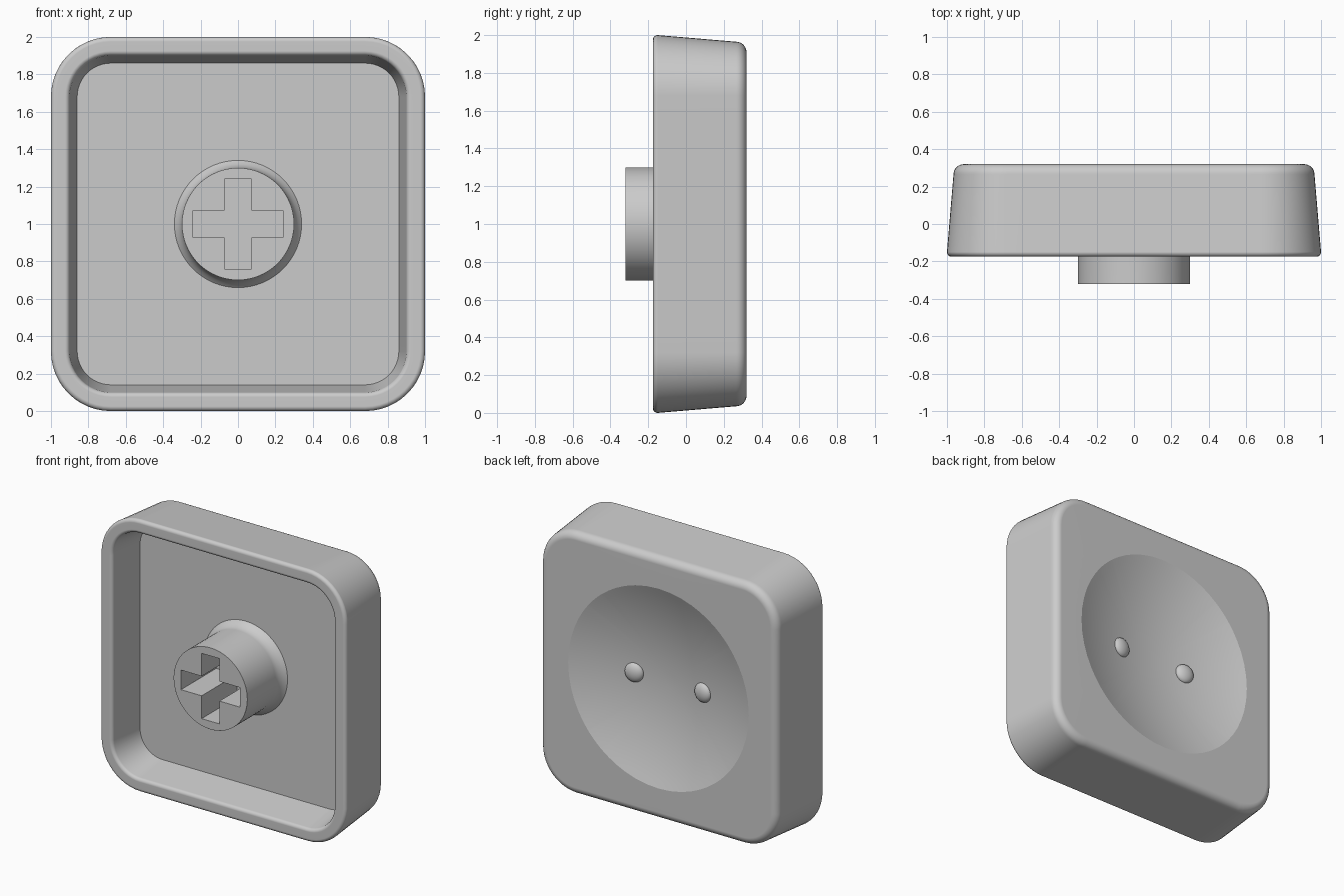
import bpy, bmesh, math
from math import sin, cos, pi, radians

if "Cube" in bpy.data.objects:
    bpy.data.objects.remove(bpy.data.objects["Cube"])

GREY = (0.6, 0.6, 0.6, 1)
mat = bpy.data.materials.new("plain grey")
mat.use_nodes = True
mat.diffuse_color = GREY
mat.node_tree.nodes["Principled BSDF"].inputs["Base Color"].default_value = GREY

MID = 1.0        # height of the centre axis
FLOOR = 0.09     # depth of the cavity floor
BACK = 0.32
DISH_R, DISH_D = 0.735, 0.14


def arc(cx, cy, r, start, end, n=8):
    angles = [radians(start + (end - start) * i / n) for i in range(n + 1)]
    return [(cx + r * cos(a), cy + r * sin(a)) for a in angles]


def loft(bm, rings, start=None, end=None):
    """Join rings of points with quads, closing either end on a point."""
    loops = [[bm.verts.new(p) for p in ring] for ring in rings]
    n = len(loops[0])
    for a, b in zip(loops, loops[1:]):
        for i in range(n):
            bm.faces.new((a[i], a[(i + 1) % n], b[(i + 1) % n], b[i]))
    for loop, tip in ((loops[0], start), (loops[-1], end)):
        if tip:
            v = bm.verts.new(tip)
            for i in range(n):
                bm.faces.new((loop[i], loop[(i + 1) % n], v))


def make(name, bm):
    bmesh.ops.recalc_face_normals(bm, faces=bm.faces)
    mesh = bpy.data.meshes.new(name)
    bm.to_mesh(mesh)
    bm.free()
    mesh.materials.append(mat)
    obj = bpy.data.objects.new(name, mesh)
    bpy.context.collection.objects.link(obj)
    return obj


def activate(obj):
    bpy.ops.object.select_all(action="DESELECT")
    obj.select_set(True)
    bpy.context.view_layer.objects.active = obj


def smooth(obj, angle):
    activate(obj)
    bpy.ops.object.shade_smooth_by_angle(angle=radians(angle))
    obj.modifiers.new("even shading", "WEIGHTED_NORMAL").keep_sharp = True


def rounded_square(offset, y, core=0.68, n=12):
    """Square core grown outwards by an offset, with round corners."""
    pts = []
    for q in range(4):
        a0 = q * pi / 2
        c, s = cos(a0), sin(a0)
        local = [(core + offset, core * (2 * i / n - 1)) for i in range(n)]
        local += [(core + offset * cos(t), core + offset * sin(t))
                  for t in (i * pi / 2 / n for i in range(n))]
        pts += [(x * c - z * s, y, MID + x * s + z * c) for x, z in local]
    return pts


def circle(r, y, n=64):
    return [(r * cos(2 * pi * i / n), y, MID + r * sin(2 * pi * i / n)) for i in range(n)]


# Cap shell: cavity, rounded rim, tapered sides, rounded back edge, round dish
profile = [(0.18, FLOOR)]
profile += arc(0.245, -0.15, 0.025, 180, 270)
profile += arc(0.295, -0.15, 0.025, 270, 360)
profile += arc(0.23, BACK - 0.055, 0.055, 0, 90)
rings = [rounded_square(o, y) for o, y in profile]
directions = [math.atan2(z - MID, x) for x, _, z in rings[0]]


def dish_y(r):
    return BACK - DISH_D * (1 - (r / DISH_R) ** 2)


for k in range(16):
    r = DISH_R * (1 - k / 16)
    rings.append([(r * cos(a), dish_y(r), MID + r * sin(a)) for a in directions])
bm = bmesh.new()
loft(bm, rings, (0, FLOOR, MID), (0, dish_y(0), MID))
smooth(make("cap_shell", bm), 16)

# Stem: cylinder with a flared foot
bm = bmesh.new()
foot = [(0.3, -BACK), (0.3, 0.01), (0.306, 0.04), (0.32, 0.07), (0.34, FLOOR), (0.34, 0.11)]
loft(bm, [circle(r, y) for r, y in foot], (0, -BACK, MID), (0, 0.11, MID))
stem = make("stem", bm)

# Cross-shaped socket cut through the stem
W, L = 0.072, 0.24
quarter = [(L, -W), (L, W), (W, W)]
bm = bmesh.new()
outline = []
for q in range(4):
    c, s = round(cos(q * pi / 2)), round(sin(q * pi / 2))
    outline += [(x * c - z * s, MID + x * s + z * c) for x, z in quarter]
ends = [[bm.verts.new((x, y, z)) for x, z in outline] for y in (-0.5, 0.2)]
for loop in ends:
    bm.faces.new(loop)
for i in range(12):
    j = (i + 1) % 12
    bm.faces.new((ends[0][i], ends[0][j], ends[1][j], ends[1][i]))
cutter = make("socket_cutter", bm)
cutter.hide_render = True

activate(stem)
cut = stem.modifiers.new("socket", "BOOLEAN")
cut.object = cutter
cut.operation = "DIFFERENCE"
cut.solver = "EXACT"
bpy.ops.object.modifier_apply(modifier=cut.name)
bpy.data.objects.remove(cutter)
bevel = stem.modifiers.new("soft edges", "BEVEL")
bevel.width = 0.01
bevel.segments = 3
bevel.limit_method = "ANGLE"
bevel.angle_limit = radians(50)
activate(stem)
bpy.ops.object.modifier_apply(modifier=bevel.name)
smooth(stem, 35)

# Two finger bumps in the dish
for side, name in ((-1, "right_bump"), (1, "left_bump")):
    bm = bmesh.new()
    bmesh.ops.create_uvsphere(bm, u_segments=24, v_segments=14, radius=0.07)
    bump = make(name, bm)
    bump.scale = (1, 0.55, 1)
    bump.location = (side * 0.28, dish_y(0.28), MID)
    bump.rotation_euler.z = side * 0.14
    smooth(bump, 40)
